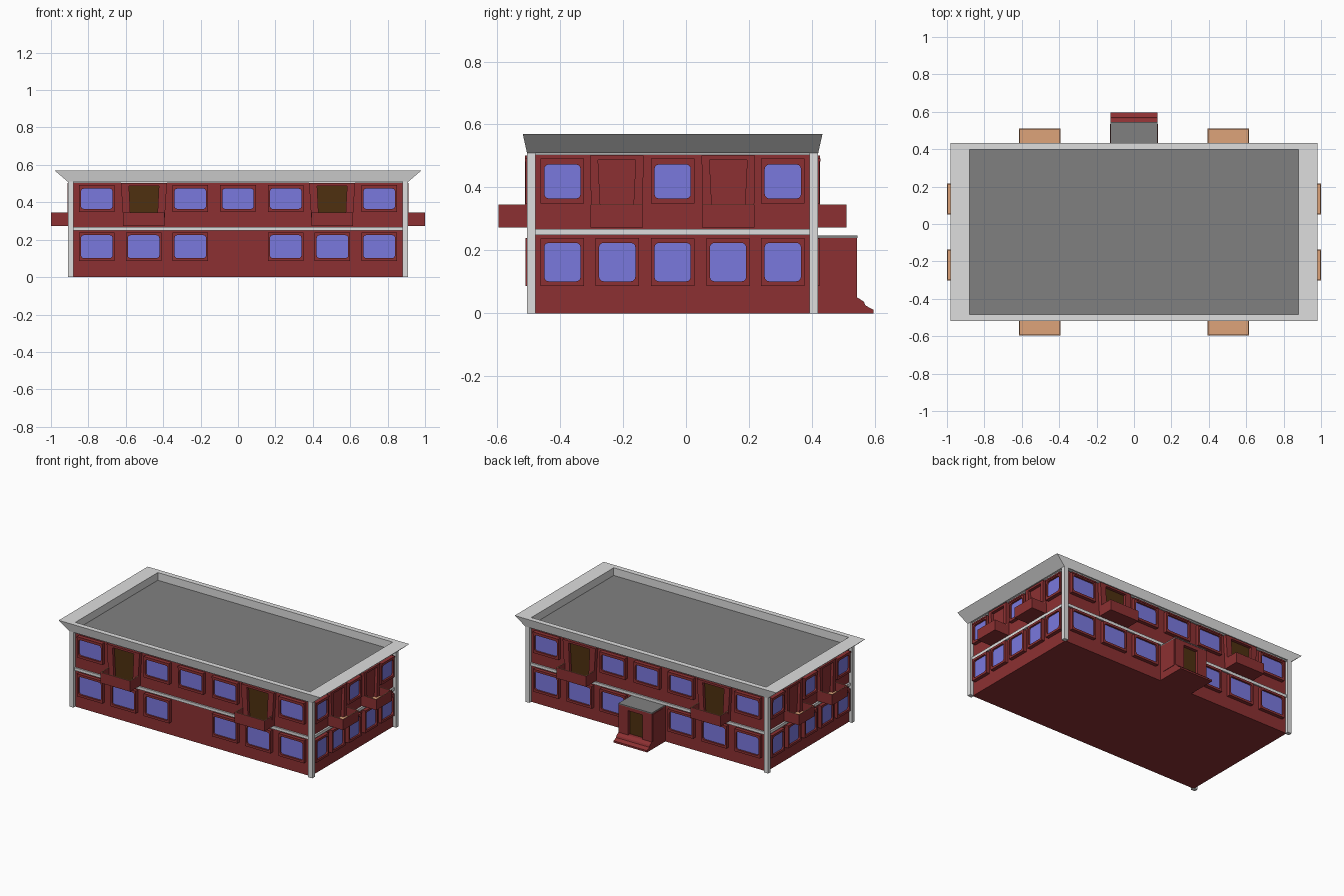
import bpy, bmesh, math
from mathutils import Matrix, Vector

if "Cube" in bpy.data.objects:
    bpy.data.objects.remove(bpy.data.objects["Cube"])

CY = -0.0425          # centre of the main block in y
HX, HY = 0.885, 0.4425  # half sizes of the brick walls


def mat(name, r, g, b):
    lin = lambda c: ((c / 255 + 0.055) / 1.055) ** 2.4
    m = bpy.data.materials.new(name)
    m.diffuse_color = (lin(r), lin(g), lin(b), 1)
    m.use_nodes = True
    m.node_tree.nodes["Principled BSDF"].inputs["Base Color"].default_value = m.diffuse_color
    return m


BRICK = mat("brick red", 140, 48, 50)
PALE = mat("pale grey trim", 222, 222, 222)
ROOF = mat("roof grey", 128, 128, 128)
GLASS = mat("window blue", 122, 120, 222)
DOOR = mat("door brown", 78, 48, 16)
TAN = mat("balcony tan", 222, 163, 122)


def finish(bm, name, *mats):
    bmesh.ops.recalc_face_normals(bm, faces=bm.faces)
    me = bpy.data.meshes.new(name)
    bm.to_mesh(me)
    bm.free()
    for m in mats:
        me.materials.append(m)
    ob = bpy.data.objects.new(name, me)
    bpy.context.collection.objects.link(ob)
    return ob


def add_box(bm, lo, hi, M=Matrix()):
    lo, hi = Vector(lo), Vector(hi)
    T = Matrix.Translation((lo + hi) / 2) @ Matrix.Diagonal((*(hi - lo), 1))
    bmesh.ops.create_cube(bm, size=1, matrix=M @ T)


def box(name, lo, hi, m, M=Matrix()):
    bm = bmesh.new()
    add_box(bm, lo, hi, M)
    return finish(bm, name, m)


def loft(bm, loops, cap_start=False, cap_end=False):
    """Joins loops of points with quads, with optional end caps."""
    vs = [[bm.verts.new(p) for p in loop] for loop in loops]
    n = len(vs[0])
    for a, b in zip(vs, vs[1:]):
        for i in range(n):
            j = (i + 1) % n
            bm.faces.new((a[i], a[j], b[j], b[i]))
    if cap_start:
        bm.faces.new(vs[0])
    if cap_end:
        bm.faces.new(vs[-1])


def rounded(u, z, w, h, r):
    pts = []
    for k, (sx, sz) in enumerate(((1, 1), (-1, 1), (-1, -1), (1, -1))):
        for s in range(4):
            a = math.pi / 2 * (k + s / 3)
            pts.append((u + sx * (w / 2 - r) + r * math.cos(a),
                        z + sz * (h / 2 - r) + r * math.sin(a)))
    return pts


def place(M, pts, out):
    # local wall space: u sideways, -y outwards, z up
    return [M @ Vector((u, -out, z)) for u, z in pts]


def surround(bm, M, outer, inner, depth, back=0.0):
    loft(bm, [place(M, outer, 0), place(M, outer, depth),
              place(M, inner, depth), place(M, inner, back)])


# main block, corner posts, bands
box("brick_walls", (-HX, CY - HY, 0), (HX, CY + HY, 0.51), BRICK)
bm = bmesh.new()
for sx in (-1, 1):
    for sy in (-1, 1):
        x, y = sx * 0.8945, CY + sy * 0.449
        add_box(bm, (x - .0155, y - .0135, 0), (x + .0155, y + .0135, 0.512))
finish(bm, "corner_posts", PALE)
bm = bmesh.new()
for z0, z1 in ((0.249, 0.268), (0.503, 0.512)):
    add_box(bm, (-HX - .012, CY - HY - .01, z0), (HX + .012, CY + HY + .01, z1))
finish(bm, "wall_bands", PALE)

# flared cornice with sunken roof
rect = lambda hx, hy, z: [(sx * hx, CY + sy * hy, z)
                          for sx, sy in ((-1, -1), (1, -1), (1, 1), (-1, 1))]
bm = bmesh.new()
loft(bm, [rect(.91, .4625, .51), rect(.98, .476, .57),
          rect(.88, .441, .57), rect(.88, .441, .516)], cap_start=True)
finish(bm, "cornice", PALE)
box("flat_roof", (-.882, CY - .443, .512), (.882, CY + .443, .518), ROOF)


def build_side(name, angle, half, lower, upper, doors, ww, gw, bw, flare, reach, door_mat):
    M = (Matrix.Translation((0, CY, 0)) @ Matrix.Rotation(angle, 4, 'Z')
         @ Matrix.Translation((0, -half, 0)))
    frames, panes = bmesh.new(), bmesh.new()
    # windows: raised frame and rounded pane
    rows = [(u, .163, .152, .122) for u in lower] + [(u, .419, .14, .108) for u in upper]
    for u, z, fh, gh in rows:
        inner = rounded(u, z, gw, gh, .014)
        surround(frames, M, rounded(u, z, ww, fh, .001), inner, .024, .004)
        panes.faces.new([panes.verts.new(p) for p in place(M, inner, .012)])
        if z > .3:
            add_box(frames, (u - ww / 2, -.027, .482), (u + ww / 2, 0, .492), M)
    finish(frames, name + "_window_frames", BRICK)
    ob = finish(panes, name + "_window_panes", GLASS)
    ob.data.update()
    out = (M.to_3x3() @ Vector((0, -1, 0)))
    for p in ob.data.polygons:
        if p.normal.dot(out) < 0:
            p.flip()

    # balcony doors with flared surrounds
    sur, leaf = bmesh.new(), bmesh.new()
    walls, floors = bmesh.new(), bmesh.new()
    for u in doors:
        b, t = bw / 2 - .002, bw / 2 + flare
        k = bw * .36
        outer = [(u - b, .28), (u + b, .28), (u + t, .502), (u - t, .502)]
        inner = [(u - k + .01, .285), (u + k - .01, .285), (u + k, .488), (u - k, .488)]
        surround(sur, M, outer, inner, .026)
        loft(leaf, [place(M, inner, 0), place(M, inner, .006)], cap_end=True)
        # balcony tray: thin parapet walls around a tan floor
        a, w = bw / 2, .005
        add_box(walls, (u - a, -reach, .273), (u + a, -reach + w, .345), M)
        for s in (-1, 1):
            e = u + s * (a - w / 2)
            add_box(walls, (e - w / 2, -reach + w, .273), (e + w / 2, 0, .345), M)
        add_box(walls, (u - a + w, -reach + w, .273), (u + a - w, 0, .28), M)
        add_box(floors, (u - a + w, -reach + w, .28), (u + a - w, 0, .286), M)
        # tan capping along the parapet
        c = .3455
        add_box(floors, (u - a, -reach, .345), (u + a, -reach + w, c), M)
        for s in (-1, 1):
            e = u + s * (a - w / 2)
            add_box(floors, (e - w / 2, -reach + w, .345), (e + w / 2, 0, c), M)
    finish(sur, name + "_door_surrounds", BRICK)
    finish(leaf, name + "_balcony_doors", door_mat)
    finish(walls, name + "_balcony_walls", BRICK)
    finish(floors, name + "_balcony_floors", TAN)


low = (-.755, -.505, -.255, .255, .505, .755)
up = (-.755, -.255, 0, .255, .755)
for name, ang in (("front", 0), ("back", math.pi)):
    build_side(name, ang, HY, low, up, (-.503, .503), .19, .168, .222, .012, .11, DOOR)
for name, ang in (("right", math.pi / 2), ("left", -math.pi / 2)):
    build_side(name, ang, HX, (-.35, -.176, 0, .176, .35), (-.35, 0, .35),
               (-.177, .177), .138, .115, .166, .002, .115, BRICK)

# entrance porch at the back
bm = bmesh.new()
add_box(bm, (-.125, .39, 0), (.125, .545, .05))
for s in (-1, 1):
    add_box(bm, (min(s * .125, s * .055), .39, .05), (max(s * .125, s * .055), .543, .24))
    add_box(bm, (min(s * .128, s * .12), .43, .05), (max(s * .128, s * .12), .535, .235))
add_box(bm, (-.056, .39, .215), (.056, .543, .24))
finish(bm, "porch_walls", BRICK)
box("porch_door", (-.056, .5, .05), (.056, .522, .216), DOOR)
box("porch_roof", (-.125, .39, .24), (.125, .545, .247), ROOF)

# moulded entrance steps
prof = [(.54, 0), (.595, 0), (.595, .012), (.57, .025), (.565, .037), (.545, .05), (.54, .05)]
bm = bmesh.new()
loft(bm, [[(x, y, z) for y, z in prof] for x in (-.125, .125)], True, True)
finish(bm, "porch_steps", BRICK)
